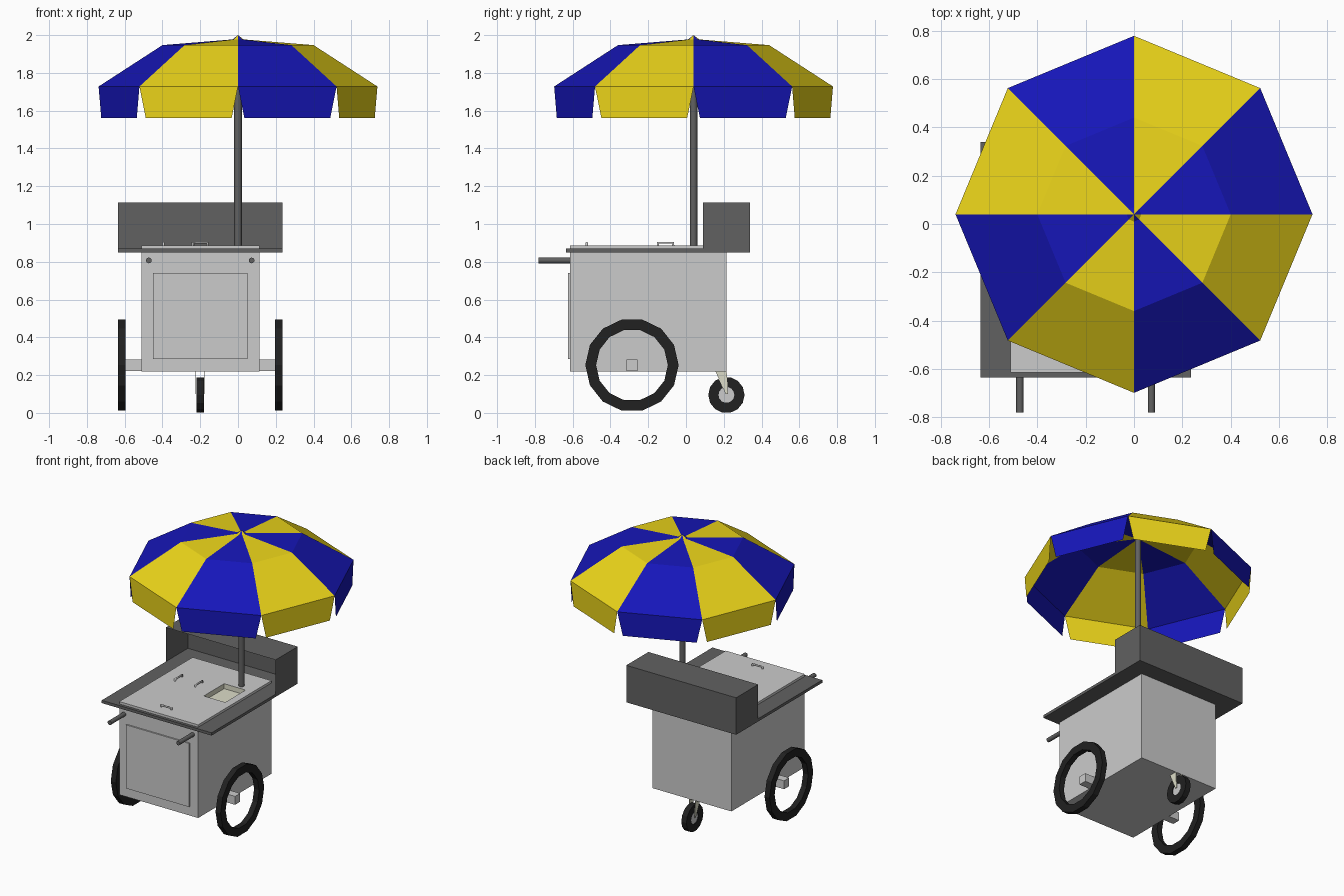
import bpy, bmesh
from math import sin, cos, pi
from mathutils import Matrix

if "Cube" in bpy.data.objects:
    bpy.data.objects.remove(bpy.data.objects["Cube"])


def material(name, rgb):
    m = bpy.data.materials.new(name)
    m.diffuse_color = (*rgb, 1)
    m.use_nodes = True
    m.node_tree.nodes["Principled BSDF"].inputs["Base Color"].default_value = m.diffuse_color
    return m


DARK = material("dark_steel", (0.12, 0.12, 0.12))
RUBBER = material("rubber", (0.015, 0.015, 0.015))
CREAM = material("cream", (0.72, 0.72, 0.58))
BLUE = material("blue_cloth", (0.008, 0.008, 0.48))
YELLOW = material("yellow_cloth", (0.83, 0.66, 0.01))


def finish(name, bm, *mats):
    me = bpy.data.meshes.new(name)
    bm.to_mesh(me)
    bm.free()
    ob = bpy.data.objects.new(name, me)
    bpy.context.collection.objects.link(ob)
    for m in mats:
        if m:
            me.materials.append(m)
    return ob


def box(name, x, y, z, mat=None, open_sides=()):
    """Box from (min, max) ranges; open_sides lists face normals to leave out."""
    bm = bmesh.new()
    bmesh.ops.create_cube(bm, size=1)
    gone = [f for f in bm.faces if tuple(round(c) for c in f.normal) in open_sides]
    bmesh.ops.delete(bm, geom=gone, context='FACES')
    for v in bm.verts:
        v.co = [r[0] if c < 0 else r[1] for c, r in zip(v.co, (x, y, z))]
    return finish(name, bm, mat)


def rod(name, loc, radius, length, axis, mat=DARK, sides=16):
    bm = bmesh.new()
    bmesh.ops.create_cone(bm, cap_ends=True, segments=sides,
                          radius1=radius, radius2=radius, depth=length)
    turn = {'X': Matrix.Rotation(pi / 2, 4, 'Y'),
            'Y': Matrix.Rotation(pi / 2, 4, 'X'), 'Z': Matrix()}[axis]
    bm.transform(Matrix.Translation(loc) @ turn)
    ob = finish(name, bm, mat)
    for p in ob.data.polygons:
        p.use_smooth = len(p.vertices) == 4
    return ob


def tyre(name, loc, outer, inner, width, sides):
    """Ring with a square section around the x axis."""
    bm = bmesh.new()
    section = [(-1, inner), (-1, outer), (1, outer), (1, inner)]
    rings = []
    for i in range(sides):
        a = pi / 2 + 2 * pi * (i + 0.5) / sides
        rings.append([bm.verts.new((loc[0] + s * width / 2, loc[1] + r * cos(a),
                                    loc[2] + r * sin(a))) for s, r in section])
    for i, ring in enumerate(rings):
        nxt = rings[(i + 1) % sides]
        for j in range(4):
            k = (j + 1) % 4
            bm.faces.new((ring[j], ring[k], nxt[k], nxt[j]))
    bmesh.ops.recalc_face_normals(bm, faces=bm.faces)
    return finish(name, bm, RUBBER)


# cabinet, door, counter and lid
box("cabinet", (-0.51, 0.115), (-0.615, 0.215), (0.22, 0.85))
box("door", (-0.45, 0.05), (-0.625, -0.615), (0.285, 0.74))
counter = box("counter", (-0.635, 0.235), (-0.635, 0.34), (0.85, 0.87), DARK)
lid = box("lid", (-0.51, 0.115), (-0.615, 0.215), (0.87, 0.887))

# tray recess through lid and counter
hole = ((-0.11, 0.06), (-0.23, 0.0))
cutter = box("tray_cutter", *hole, (0.8, 0.95))
cutter.hide_render = True
cutter.hide_set(True)
for ob in (counter, lid):
    mod = ob.modifiers.new("tray_hole", 'BOOLEAN')
    mod.object = cutter
    mod.operation = 'DIFFERENCE'
    mod.solver = 'EXACT'
box("tray", (-0.109, 0.059), (-0.229, -0.001), (0.852, 0.886), CREAM, [(0, 0, 1)])

# shelf hood, open to the front
box("shelf_hood", (-0.635, 0.235), (0.09, 0.34), (0.87, 1.115), DARK,
    [(0, -1, 0), (0, 0, -1)])

# lid grips: centre x, y and direction
for i, (gx, gy, along_x) in enumerate([(-0.2, -0.525, True), (-0.395, -0.108, False),
                                       (-0.235, -0.108, False)]):
    cu = bpy.data.curves.new("lid_grip", 'CURVE')
    cu.dimensions = '3D'
    cu.bevel_depth = 0.007
    cu.bevel_resolution = 1
    cu.use_fill_caps = True
    sp = cu.splines.new('POLY')
    sp.points.add(3)
    for p, (t, z) in zip(sp.points, [(-0.04, 0.885), (-0.04, 0.9), (0.04, 0.9), (0.04, 0.885)]):
        p.co = (gx + t * along_x, gy + t * (not along_x), z, 1)
    ob = bpy.data.objects.new(f"lid_grip_{i + 1}", cu)
    bpy.context.collection.objects.link(ob)
    bpy.context.view_layer.objects.active = ob
    ob.select_set(True)
    bpy.ops.object.convert(target='MESH')
    ob.select_set(False)

# push handles, axle stubs and large wheels on both sides
MID = -0.2
for side, s in (("left", -1), ("right", 1)):
    rod(f"push_handle_{side}", (MID + s * 0.272, -0.697, 0.807), 0.015, 0.166, 'Y')
    xs = sorted((MID + s * 0.31, MID + s * 0.397))
    box(f"axle_{side}", xs, (-0.315, -0.257), (0.222, 0.282))
    tyre(f"wheel_{side}", (MID + s * 0.415, -0.286, 0.253), 0.247, 0.19, 0.04, 14)

# rear caster with hub and fork plates
tyre("caster_tyre", (MID, 0.214, 0.095), 0.096, 0.042, 0.04, 14)
rod("caster_hub", (MID, 0.214, 0.095), 0.043, 0.03, 'X', None, 14)
for side, s in (("left", -1), ("right", 1)):
    bm = bmesh.new()
    f = bm.faces.new([bm.verts.new((MID + s * 0.022, y, z)) for y, z in
                      [(0.155, 0.222), (0.215, 0.222), (0.222, 0.1), (0.21, 0.1)]])
    out = bmesh.ops.extrude_face_region(bm, geom=[f])["geom"]
    bmesh.ops.translate(bm, vec=(s * 0.004, 0, 0),
                        verts=[g for g in out if isinstance(g, bmesh.types.BMVert)])
    bmesh.ops.recalc_face_normals(bm, faces=bm.faces)
    finish(f"caster_fork_{side}", bm, CREAM)

# umbrella pole
PY = 0.04
rod("umbrella_pole", (0, PY, 1.425), 0.02, 1.09, 'Z')

# eight-panel canopy with hanging flaps
bm = bmesh.new()
profile = [(0.03, 1.977), (0.40, 1.947), (0.738, 1.728)]
apex = bm.verts.new((0, PY, 2.0))
spokes = [[bm.verts.new((r * cos(i * pi / 4), PY + r * sin(i * pi / 4), z))
           for r, z in profile] for i in range(8)]
for i in range(8):
    a, b = spokes[i], spokes[(i + 1) % 8]
    faces = [bm.faces.new((apex, a[0], b[0]))]
    for j in range(2):
        faces.append(bm.faces.new((a[j], a[j + 1], b[j + 1], b[j])))
    low = [bm.verts.new(p.lerp(q, 0.065)) for p, q in
           ((a[2].co, b[2].co), (b[2].co, a[2].co))]
    for v in low:
        v.co.z = 1.56
    faces.append(bm.faces.new((a[2], low[0], low[1], b[2])))
    for f in faces:
        f.material_index = i % 2
finish("umbrella_canopy", bm, BLUE, YELLOW)
